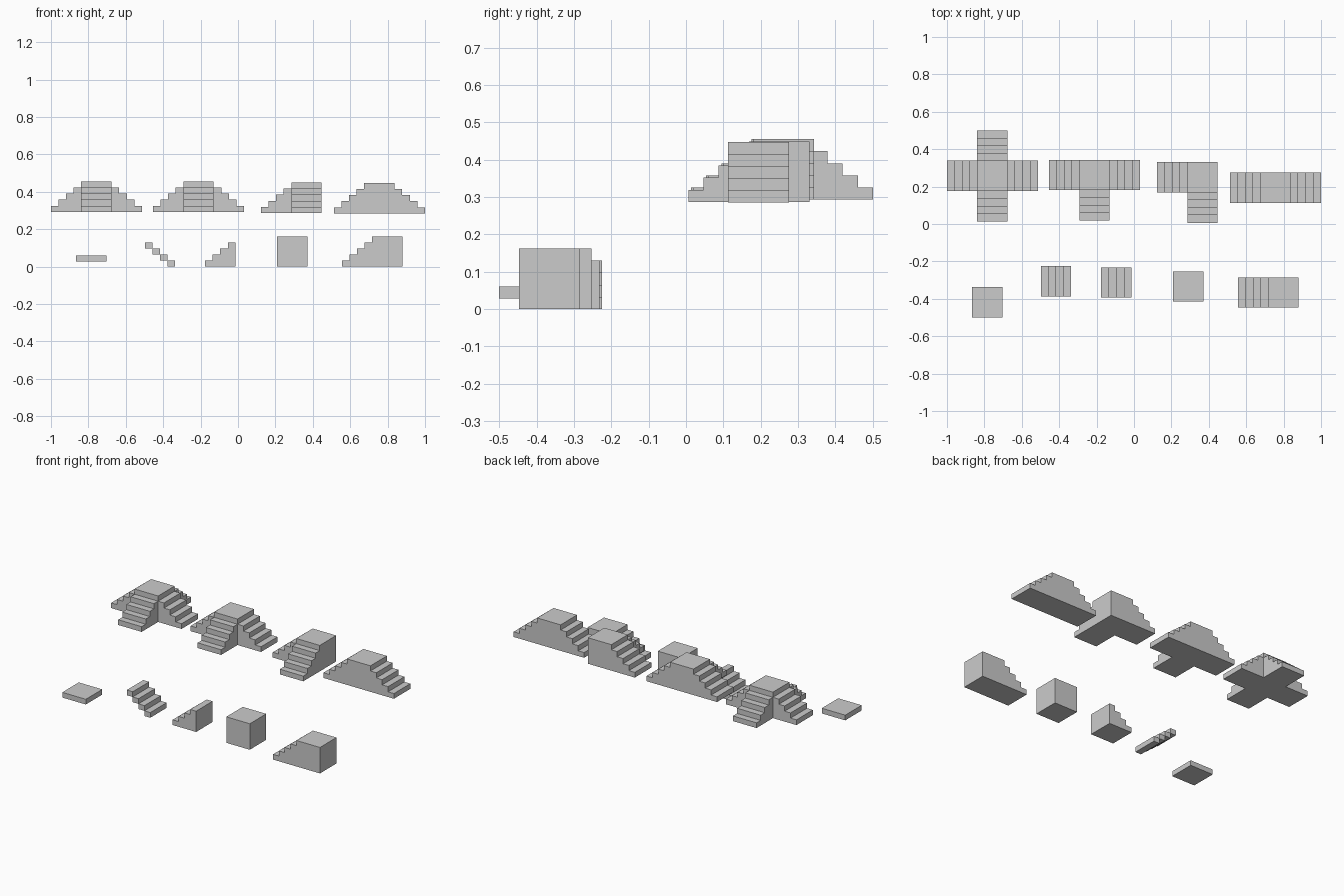
import bpy, bmesh
from mathutils import Matrix, Vector
from math import pi

if "Cube" in bpy.data.objects:
    bpy.data.objects.remove(bpy.data.objects["Cube"])

S = 0.1625          # module size
H = S / 2
RUN = S / 4         # step depth
RISE = S / 5        # step height
STEPS = 4
E, N, W, SO = 0, 1, 2, 3   # arm directions, quarter turns


def finish(bm, name, loc):
    bmesh.ops.remove_doubles(bm, verts=bm.verts, dist=1e-4)
    bmesh.ops.recalc_face_normals(bm, faces=bm.faces)
    me = bpy.data.meshes.new(name)
    bm.to_mesh(me)
    bm.free()
    ob = bpy.data.objects.new(name, me)
    ob.location = loc
    bpy.context.collection.objects.link(ob)
    return ob


def stair_profile():
    """Stair outline in (outward, up), from the foot to the tower top."""
    pts = [(H + STEPS * RUN, 0)]
    for i in range(1, STEPS + 1):
        pts.append((H + (STEPS - i + 1) * RUN, i * RISE))
        pts.append((H + (STEPS - i) * RUN, i * RISE))
    return pts + [(H, S)]


def tower(name, loc, arms=()):
    """Square block with stair arms on the chosen sides, one closed skin."""
    bm = bmesh.new()

    def face(pts, turn=0):
        rot = Matrix.Rotation(turn * pi / 2, 3, 'Z')
        bm.faces.new([bm.verts.new(rot @ Vector(p)) for p in pts])

    for z in (0, S):
        face([(-H, -H, z), (H, -H, z), (H, H, z), (-H, H, z)])
    prof = stair_profile()
    for d in range(4):
        if d in arms:
            for (a, za), (b, zb) in zip(prof, prof[1:]):
                face([(a, -H, za), (a, H, za), (b, H, zb), (b, -H, zb)], d)
            for v in (-H, H):
                face([(u, v, z) for u, z in prof[:-1] + [(H, 0)]], d)
            foot = prof[0][0]
            face([(H, -H, 0), (foot, -H, 0), (foot, H, 0), (H, H, 0)], d)
        else:
            m = STEPS * RISE
            # wall shares the mid-height points only beside an arm
            left = [(H, -H, m)] if (d - 1) % 4 in arms else []
            right = [(H, H, m)] if (d + 1) % 4 in arms else []
            face([(H, -H, 0), (H, H, 0)] + right
                 + [(H, H, S), (H, -H, S)] + left, d)
    return finish(bm, name, loc)


def add_box(bm, x0, x1, z0, z1):
    m = Matrix.Translation(((x0 + x1) / 2, 0, (z0 + z1) / 2))
    m = m @ Matrix.Diagonal((x1 - x0, S, z1 - z0, 1))
    bmesh.ops.create_cube(bm, size=1, matrix=m)


# Back row: stair towers
tower("four_way_stairs", (-0.757, 0.257, 0.293), (E, N, W, SO))
tower("three_way_stairs", (-0.211, 0.262, 0.293), (E, W, SO))
tower("corner_stairs", (0.366, 0.250, 0.287), (W, SO))
tower("two_way_stairs", (0.756, 0.194, 0.285), (E, W))

# Front row: block and single stair tower
tower("cube_block", (0.291, -0.334, 0))
tower("one_way_stairs", (0.799, -0.366, 0), (W,))

# Flat slab
bm = bmesh.new()
add_box(bm, -H, H, 0, RISE)
finish(bm, "slab", (-0.784, -0.419, 0.028))

# Open stairs: separate treads descending to the right
bm = bmesh.new()
for i in range(STEPS):
    x, z = -H + i * RUN, (STEPS - 1 - i) * RISE
    add_box(bm, x, x + RUN, z, z + RISE)
finish(bm, "open_stairs", (-0.417, -0.306, 0))

# Solid stairs: extruded profile rising to the right
bm = bmesh.new()
outline = [(-(u - H) + H, z) for u, z in stair_profile()[:-1]] + [(H, 0)]
f = bm.faces.new([bm.verts.new((x, -H, z)) for x, z in outline])
ext = bmesh.ops.extrude_face_region(bm, geom=[f], use_keep_orig=True)
moved = [v for v in ext["geom"] if isinstance(v, bmesh.types.BMVert)]
bmesh.ops.translate(bm, verts=moved, vec=(0, S, 0))
finish(bm, "solid_stairs", (-0.095, -0.313, 0))
